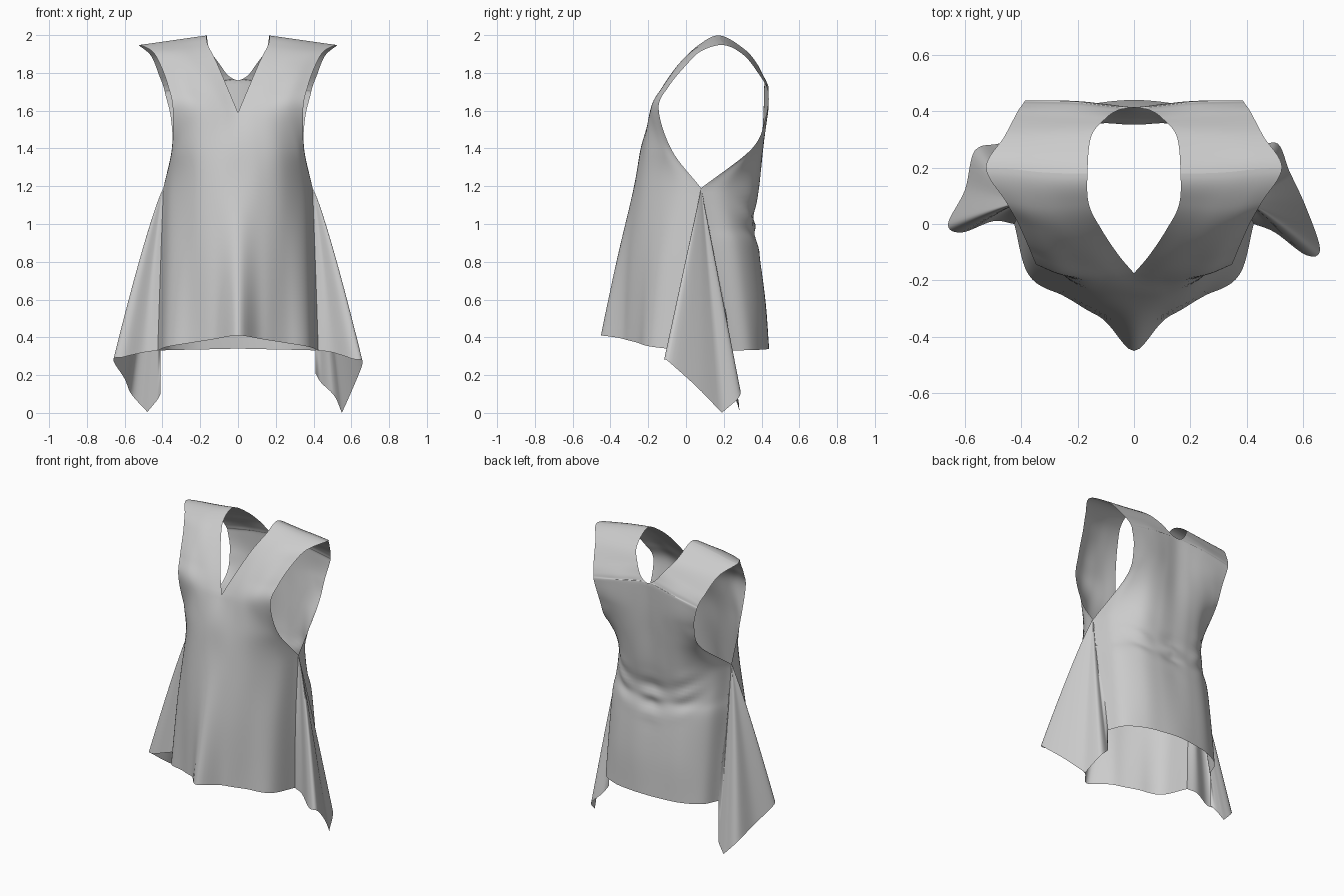
import bpy, bmesh, math
from mathutils import Vector

if "Cube" in bpy.data.objects:
    bpy.data.objects.remove(bpy.data.objects["Cube"])


def spline(pts, n, mirrored=False, before=None):
    """Catmull-Rom through pts, n steps per span."""
    p = [Vector(q) for q in pts]
    first = before or 2 * p[0] - p[1]
    if mirrored and abs(p[0].x) < 1e-6:
        first = Vector((-p[1].x, p[1].y, p[1].z))
    p = [first] + p + [2 * p[-1] - p[-2]]
    out = []
    for i in range(1, len(p) - 2):
        a, b, c, d = p[i - 1:i + 3]
        for k in range(n):
            t = k / n
            out.append(0.5 * (2 * b + (c - a) * t + (2 * a - 5 * b + 4 * c - d) * t * t
                              + (3 * b - a - 3 * c + d) * t ** 3))
    return out + [p[-2]]


def cornered(pts, corner, n, before):
    """Spline with a sharp corner at one point."""
    return spline(pts[:corner + 1], n, False, before)[:-1] + spline(pts[corner:], n)


def cloth(name, grid, mirror=False):
    """Single-layer smooth sheet from a grid of points."""
    bm = bmesh.new()
    rows = [[bm.verts.new(q) for q in row] for row in grid]
    for r, s in zip(rows, rows[1:]):
        for j in range(len(r) - 1):
            bm.faces.new((r[j], s[j], s[j + 1], r[j + 1]))
    bmesh.ops.remove_doubles(bm, verts=bm.verts, dist=1e-5)
    bmesh.ops.recalc_face_normals(bm, faces=bm.faces)
    for f in bm.faces:
        f.smooth = True
    me = bpy.data.meshes.new(name)
    bm.to_mesh(me)
    bm.free()
    ob = bpy.data.objects.new(name, me)
    bpy.context.collection.objects.link(ob)
    if mirror:
        m = ob.modifiers.new("mirror", 'MIRROR')
        m.merge_threshold = 0.0005


def control_row(row):
    x, y, z = row
    n = len(y) - 1
    return spline([(x[0] + (x[1] - x[0]) * x[2][j], y[j], z[0] + (z[1] - z[0]) * j / n)
                   for j in range(n + 1)], 7, True)


def panel(name, data, other, neck, armpit, wrinkle):
    """Half panel, mirrored; returns its side seam from armpit to hem."""
    rows = [control_row(r) for r in data]
    ghost = control_row(other[1])
    cols = []
    last = len(ghost) - 1
    for j, c in enumerate(zip(*rows)):
        u = j / last
        smooth = spline(c, 8, False, ghost[j])
        at_neck = cornered(c, neck, 8, ghost[j])
        at_arm = cornered(c, armpit, 8, ghost[j])
        wn, wa = (1 - u) ** 5, u ** 5
        cols.append([s * (1 - wn - wa) + n * wn + a * wa
                     for s, n, a in zip(smooth, at_neck, at_arm)])
    grid = [list(r) for r in zip(*cols)]
    for r in grid:
        for j, q in enumerate(r):
            q.x = 0.0 if j == 0 and q.x < 0.002 else max(q.x, 0.0)
            q.y += wrinkle(q)
    cloth(name, grid, True)
    return [r[-1].copy() for r in grid[armpit * 8:]]


EVEN = (0, .25, .5, .75, 1)
WRAP = (0, .3, .6, .88, 1)
SHOULDER = ((.165, .525, EVEN), (.18, .18, .185, .195, .2), (1.998, 1.947))

# front panel: shoulder to V neck to hem
front = [
    SHOULDER,
    ((.16, .455, EVEN), (.07, .065, .06, .065, .08), (1.95, 1.915)),
    ((.115, .41, EVEN), (-.02, -.03, -.035, -.025, 0), (1.86, 1.84)),
    ((.055, .37, EVEN), (-.11, -.125, -.125, -.12, -.09), (1.72, 1.73)),
    ((0, .345, EVEN), (-.175, -.185, -.19, -.18, -.145), (1.59, 1.61)),
    ((0, .35, WRAP), (-.235, -.23, -.205, -.13, -.075), (1.42, 1.39)),
    ((0, .395, WRAP), (-.275, -.26, -.20, -.06, .08), (1.2, 1.19)),
    ((0, .41, WRAP), (-.36, -.305, -.235, -.13, .03), (.82, .78)),
    ((0, .425, WRAP), (-.442, -.325, -.255, -.18, 0), (.41, .33)),
]

# back panel: shoulder to U neck to hem
back = [
    SHOULDER,
    ((.152, .46, EVEN), (.31, .31, .31, .31, .31), (1.925, 1.89)),
    ((.10, .415, EVEN), (.375, .38, .385, .39, .395), (1.85, 1.78)),
    ((.06, .397, EVEN), (.402, .412, .42, .422, .422), (1.795, 1.735)),
    ((.028, .39, EVEN), (.41, .42, .43, .432, .432), (1.77, 1.71)),
    ((0, .383, EVEN), (.415, .425, .435, .438, .437), (1.76, 1.68)),
    ((0, .355, EVEN), (.41, .42, .43, .43, .42), (1.58, 1.56)),
    ((0, .35, WRAP), (.40, .41, .405, .375, .35), (1.42, 1.40)),
    ((0, .395, WRAP), (.385, .385, .35, .22, .08), (1.2, 1.19)),
    ((0, .40, WRAP), (.355, .355, .33, .24, .12), (1.0, 1.0)),
    ((0, .41, WRAP), (.38, .38, .355, .27, .14), (.88, .88)),
    ((0, .41, WRAP), (.42, .415, .39, .31, .20), (.6, .6)),
    ((0, .41, WRAP), (.44, .43, .405, .34, .24), (.34, .33)),
]


def drape(q):
    k = max(0, min(1, (1.1 - q.z) / .6))
    return -.008 * k * math.cos(q.x * 38) * max(0, 1 - q.x / .4)


def swags(q):
    # hanging folds pooled at the lower back
    z = q.z - 1.3 * q.x * q.x
    fade = math.exp(-((z - .97) / .11) ** 2) * max(0, 1 - (q.x / .37) ** 2)
    return .012 * fade * math.sin(z * 46 + 6 * q.x) * (.75 + .4 * math.cos(q.x * 25))


front_seam = panel("front_panel", front, back, 4, 6, drape)
back_seam = panel("back_panel", back, front, 5, 8, swags)


def seam_at(seam, z, side):
    """Point on a seam at height z; below the hem it hangs straight down."""
    for a, b in zip(seam, seam[1:]):
        if a.z >= z >= b.z:
            q = a.lerp(b, (a.z - z) / max(a.z - b.z, 1e-6))
            break
    else:
        q = seam[0] if z > seam[0].z else seam[-1]
    return Vector((side * q.x, q.y, z))


# flared side gores, hanging from the armpit to a pointed corner
def gore(name, side, hem_front, hem_back):
    apex = Vector((side * .395, .08, 1.19))
    edge = spline(hem_front, 6)[:-1] + spline(hem_back, 6)
    n = len(edge) - 1
    grid = []
    for i in range(41):
        t = i / 40
        row = [apex + Vector(((e.x - apex.x) * t ** .85, (e.y - apex.y) * t,
                              (e.z - apex.z) * t)) for e in edge]
        # sew both edges to the panels
        d0 = seam_at(front_seam, row[0].z, side) - row[0]
        d1 = seam_at(back_seam, row[-1].z, side) - row[-1]
        grid.append([q + d0 * max(0, 1 - j / 6) + d1 * max(0, 1 - (n - j) / 6)
                     for j, q in enumerate(row)])
    cloth(name, grid)


gore("right_side_gore", 1,
     [(.425, 0, .33), (.50, -.03, .32), (.61, -.11, .285), (.66, -.09, .27),
      (.61, .06, .135), (.55, .19, 0)],
     [(.55, .19, 0), (.51, .285, .09), (.44, .27, .16), (.405, .24, .21)])
gore("left_side_gore", -1,
     [(-.425, 0, .33), (-.50, .01, .32), (-.61, -.03, .295), (-.66, 0, .28),
      (-.60, .12, .18), (-.565, .26, .10), (-.48, .285, .005)],
     [(-.48, .285, .005), (-.43, .265, .065), (-.405, .24, .10)])
